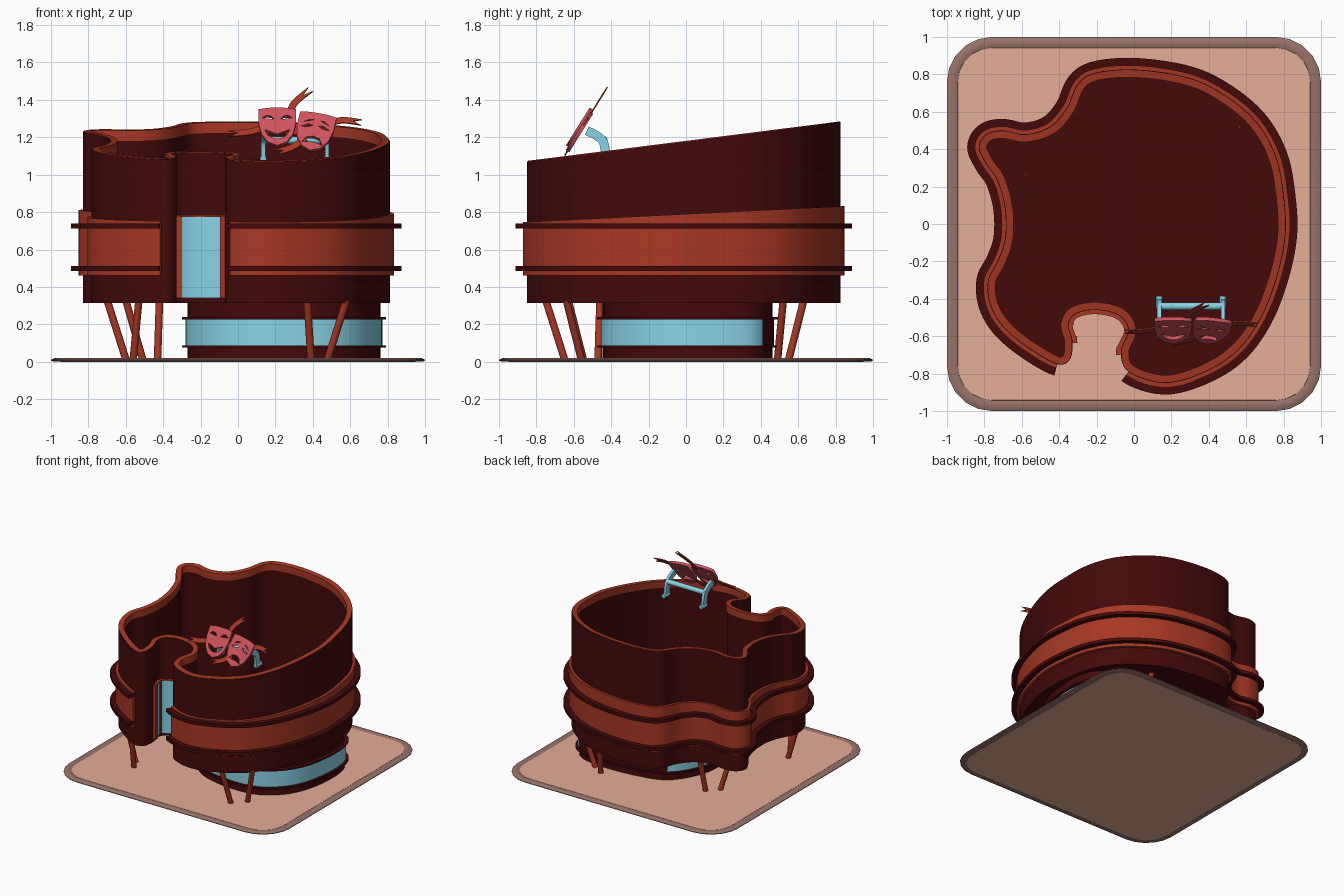
import bpy, bmesh, math
from mathutils import Matrix, Vector

if "Cube" in bpy.data.objects:
    bpy.data.objects.remove(bpy.data.objects["Cube"])


def material(name, rgb):
    linear = [(c / 255 / 12.92) if c < 11 else ((c / 255 + .055) / 1.055) ** 2.4 for c in rgb]
    mat = bpy.data.materials.new(name)
    mat.use_nodes = True
    mat.diffuse_color = (*linear, 1)
    mat.node_tree.nodes["Principled BSDF"].inputs["Base Color"].default_value = (*linear, 1)
    return mat


MAROON = material("dark maroon", (67, 9, 10))
RUST = material("rust orange", (168, 55, 36))
GLASS = material("pale blue", (136, 210, 230))
ROSE = material("rose", (206, 83, 92))
PAVING = material("pink paving", (229, 173, 152))
KERB = material("brown kerb", (152, 115, 105))


def smooth_path(points, closed=True, steps=6):
    """Catmull-Rom curve through 2D points."""
    pts = [Vector(p) for p in points]
    n = len(pts)
    pick = (lambda i: pts[i % n]) if closed else (lambda i: pts[min(max(i, 0), n - 1)])
    out = []
    for i in range(n if closed else n - 1):
        a, b, c, d = (pick(i + k) for k in (-1, 0, 1, 2))
        for s in range(steps):
            t = s / steps
            out.append(.5 * (2 * b + (c - a) * t + (2 * a - 5 * b + 4 * c - d) * t * t
                             + (3 * b - a - 3 * c + d) * t ** 3))
    return out if closed else out + [pts[-1]]


def normals(path, closed=True):
    n = len(path)
    out = []
    for i in range(n):
        a = path[i - 1] if closed or i else path[0]
        b = path[(i + 1) % n] if closed else path[min(i + 1, n - 1)]
        t = (b - a).normalized()
        out.append(Vector((t.y, -t.x)))
    return out


def finish(obj, mat, smooth=True):
    bpy.context.view_layer.objects.active = obj
    for other in bpy.context.selected_objects:
        other.select_set(False)
    obj.select_set(True)
    obj.data.materials.append(mat)
    if smooth:
        bpy.ops.object.shade_smooth_by_angle(angle=math.radians(35))
    return obj


def mesh_object(name, bm, mat):
    bmesh.ops.recalc_face_normals(bm, faces=bm.faces)
    mesh = bpy.data.meshes.new(name)
    bm.to_mesh(mesh)
    bm.free()
    obj = bpy.data.objects.new(name, mesh)
    bpy.context.collection.objects.link(obj)
    return finish(obj, mat)


def sweep(name, path, profile, mat, closed=True, solid=False, dirs=None):
    """Carry a profile of (offset, height, slope along y) round a path.
    solid: cap the first and last loops instead of closing the profile."""
    bm = bmesh.new()
    rows = []
    for p, nrm in zip(path, dirs or normals(path, closed)):
        row = []
        for off, z, *slope in profile:
            q = p + nrm * off
            row.append(bm.verts.new((q.x, q.y, z + (slope[0] * q.y if slope else 0))))
        rows.append(row)
    n, m = len(rows), len(profile)
    for i in range(n if closed else n - 1):
        for j in range(m - 1 if solid else m):
            a, b, k = rows[i], rows[(i + 1) % n], (j + 1) % m
            bm.faces.new((a[j], b[j], b[k], a[k]))
    if solid:
        bm.faces.new([r[0] for r in rows])
        bm.faces.new([r[-1] for r in rows])
    elif not closed:
        bm.faces.new(rows[0])
        bm.faces.new(rows[-1])
    return mesh_object(name, bm, mat)


def bar(name, start, end, radius, mat):
    start, end = Vector(start), Vector(end)
    axis = end - start
    place = Matrix.Translation((start + end) / 2) @ axis.to_track_quat("Z", "Y").to_matrix().to_4x4()
    bm = bmesh.new()
    bmesh.ops.create_cone(bm, cap_ends=True, segments=14, radius1=radius, radius2=radius,
                          depth=axis.length, matrix=place)
    mesh_object(name, bm, mat)


def flat(name, loops, place, thickness, mat):
    """Filled flat shape; later loops are holes."""
    curve = bpy.data.curves.new(name, "CURVE")
    curve.dimensions, curve.fill_mode, curve.extrude = "2D", "BOTH", thickness / 2
    for loop in loops:
        spline = curve.splines.new("POLY")
        spline.points.add(len(loop) - 1)
        for point, co in zip(spline.points, loop):
            point.co = (co[0], co[1], 0, 1)
        spline.use_cyclic_u = True
    obj = bpy.data.objects.new(name, curve)
    bpy.context.collection.objects.link(obj)
    obj.matrix_world = place
    finish(obj, mat, smooth=False)
    bpy.ops.object.convert(target="MESH")


def strip(points, width, fork=False):
    path = smooth_path(points, closed=False)
    sides = normals(path, closed=False)
    left = [p + s * width for p, s in zip(path, sides)]
    right = [p - s * width for p, s in zip(path, sides)]
    return left + ([path[-4]] if fork else []) + right[::-1]


# Ground slab with rounded corners and a rolled kerb
radius, corner_steps = .24, 5
square = []
for k, (sx, sy) in enumerate([(1, 1), (-1, 1), (-1, -1), (1, -1)]):
    for s in range(corner_steps + 1):
        a = (k + s / corner_steps) * math.pi / 2
        square.append(Vector((sx * (1 - radius) + radius * math.cos(a),
                              sy * (1 - radius) + radius * math.sin(a))))
sweep("ground_kerb", square, [(-.06, .002), (-.01, .002), (0, .006), (0, .011), (-.02, .02), (-.045, .02),
                              (-.06, .014)], KERB)
sweep("paving", square, [(-.05, 0), (-.058, .016)], PAVING, solid=True)

# Ground floor, glazed except along the back
lobby = smooth_path([(.77, .1), (.73, .36), (.55, .46), (.2, .46), (-.1, .38), (-.26, .12), (-.26, -.14),
                     (-.1, -.36), (.2, -.45), (.5, -.42), (.7, -.22)])
for name, off, low, high, mat in [("lobby_plinth", -.01, .015, .08, MAROON), ("lobby_glass", 0, .08, .23, GLASS),
                                  ("lobby_head", -.01, .23, .32, MAROON),
                                  ("lobby_lower_trim", .02, .075, .088, MAROON),
                                  ("lobby_upper_trim", .02, .225, .238, MAROON)]:
    storey = sweep(name, lobby, [(off, low), (off, high)], mat, solid=True)
    if mat == GLASS:
        storey.data.materials.append(MAROON)
        for polygon in storey.data.polygons:
            polygon.material_index = int(polygon.normal.y > .75)

# Curving plan of the auditorium: facade from lip to lip, then the entrance notch
facade = [(-.03, -.79), (.16, -.85), (.36, -.8), (.54, -.69), (.67, -.52), (.76, -.3), (.81, -.06), (.8, .16),
          (.76, .36), (.66, .54), (.5, .68), (.3, .78), (.02, .825), (-.2, .81), (-.3, .75), (-.36, .62),
          (-.45, .52), (-.58, .48), (-.7, .5), (-.79, .48), (-.83, .41), (-.79, .32), (-.73, .23), (-.69, .08),
          (-.69, -.08), (-.73, -.2), (-.78, -.3), (-.77, -.43), (-.7, -.55), (-.57, -.66), (-.41, -.75)]
notch = [(-.34, -.72), (-.33, -.62), (-.35, -.54), (-.31, -.48), (-.2, -.46), (-.08, -.49), (-.03, -.57), (-.07, -.68)]
plan = smooth_path(facade + notch)
plan_dirs = normals(plan)
lip = (len(facade) - 1) * 6 + 1
top, rise = 1.177, .126
sweep("outer_wall", plan, [(0, .315), (0, top, rise), (-.03, top, rise), (-.03, .315)], MAROON)
sweep("floor", plan, [(-.01, .315), (-.01, .335)], MAROON, solid=True)
sweep("rim_lining", plan, [(-.004, top + .004, rise), (-.042, top + .004, rise),
                           (-.042, top - .055, rise), (-.004, top - .055, rise)], RUST)

# Rust band and its two dark ledges, open at the entrance
belt, belt_dirs = plan[:lip], plan_dirs[:lip]


def belt_part(name, out, low, high, mat, slope=0):
    sweep(name, belt, [(-.01, low), (out, low), (out, high, slope), (-.01, high, slope)], mat,
          closed=False, dirs=belt_dirs)


belt_part("rust_band", .022, .46, .79, RUST, .05)
belt_part("lower_ledge", .062, .485, .512, MAROON)
belt_part("upper_ledge", .062, .713, .74, MAROON)


# Entrance glazing lining the notch, with upright frames and a slim head rail
def lining(name, first, last, out, mat, low=.34, high=.78):
    sweep(name, plan[first:last], [(-.005, low), (out, low), (out, high), (-.005, high)], mat,
          closed=False, dirs=plan_dirs[first:last])


begin, end = lip + 11, len(plan) - 5
lining("entrance_glass", begin, end, .014, GLASS)
lining("entrance_head", begin, end, .022, RUST, low=.775, high=.785)
for name, i in [("left_jamb", begin - 1), ("mullion", begin + 6), ("right_jamb", end - 2)]:
    lining(name, i, i + 3, .026, RUST)

# Splayed support poles: foot, head
poles = [((.39, .55), (.35, .63)), ((.48, .49), (.58, .52)), ((-.43, .36), (-.42, .43)), ((-.51, .28), (-.6, .26)),
         ((.39, -.65), (.37, -.75)), ((.48, -.56), (.58, -.64)), ((-.6, -.47), (-.7, -.46)),
         ((-.56, -.55), (-.53, -.63))]
for i, (foot, head) in enumerate(poles):
    bar(f"support_pole_{i + 1}", (*foot, .015), (*head, .33), .02, RUST)

# Theatre masks on a leaning plane
lean = Matrix(((1, 0, 0, 0), (0, .53, -.85, -.65), (0, .85, .53, 1.1), (0, 0, 0, 1)))


def mirrored(half):
    return half + [(-x, y) for x, y in reversed(half) if x > 0]


face = mirrored([(0, .125), (.05, .124), (.1, .115), (.1, .03), (.085, -.04), (.05, -.09), (0, -.112)])
smile = mirrored([(0, -.04), (.068, -.012), (.052, -.045), (.025, -.065), (0, -.07)])
frown = mirrored([(0, -.022), (.035, -.032), (.056, -.07), (.03, -.062), (0, -.058)])
glad_eye = [(.016, .052), (.032, .072), (.055, .078), (.082, .062), (.05, .056)]
sad_eye = [(.015, .045), (.04, .05), (.08, .027), (.04, .03)]
sad_brow = [(.015, .08), (.04, .078), (.075, .055), (.04, .07)]
for name, eyes, mouth, spot, turn in [("happy_mask", [glad_eye], smile, (.21, .165, .012), 0),
                                      ("sad_mask", [sad_eye, sad_brow], frown, (.407, .14, 0), -.2)]:
    holes = eyes + [[(-x, y) for x, y in eye] for eye in eyes] + [mouth]
    flat(name, [face] + holes, lean @ Matrix.Translation(spot) @ Matrix.Rotation(turn, 4, "Z"), .022, ROSE)

# Forked ribbons
for name, points in [("top_ribbon", [(.27, .24), (.3, .33), (.39, .42)]),
                     ("left_ribbon", [(.14, .18), (.06, .15), (-.05, .14)]),
                     ("right_ribbon", [(.47, .2), (.56, .225), (.66, .21)]),
                     ("bottom_ribbon", [(.36, .11), (.29, .055), (.2, .02)])]:
    flat(name, [strip(points, .018, fork=True)], lean, .008, RUST)

# Blue bracket holding the masks
side = Matrix(((0, 0, 1, 0), (1, 0, 0, 0), (0, 1, 0, 0), (0, 0, 0, 1)))
arm = strip([(-.53, 1.235), (-.48, 1.21), (-.44, 1.17), (-.425, 1.07)], .024)
for label, x in [("right", .135), ("left", .475)]:
    flat(f"{label}_bracket_arm", [arm], Matrix.Translation((x, 0, 0)) @ side, .022, GLASS)
    bar(f"{label}_bracket_foot", (x, -.45, 1.085), (x, -.385, 1.085), .018, GLASS)
bar("bracket_crossbar", (.135, -.44, 1.185), (.475, -.44, 1.185), .02, GLASS)
